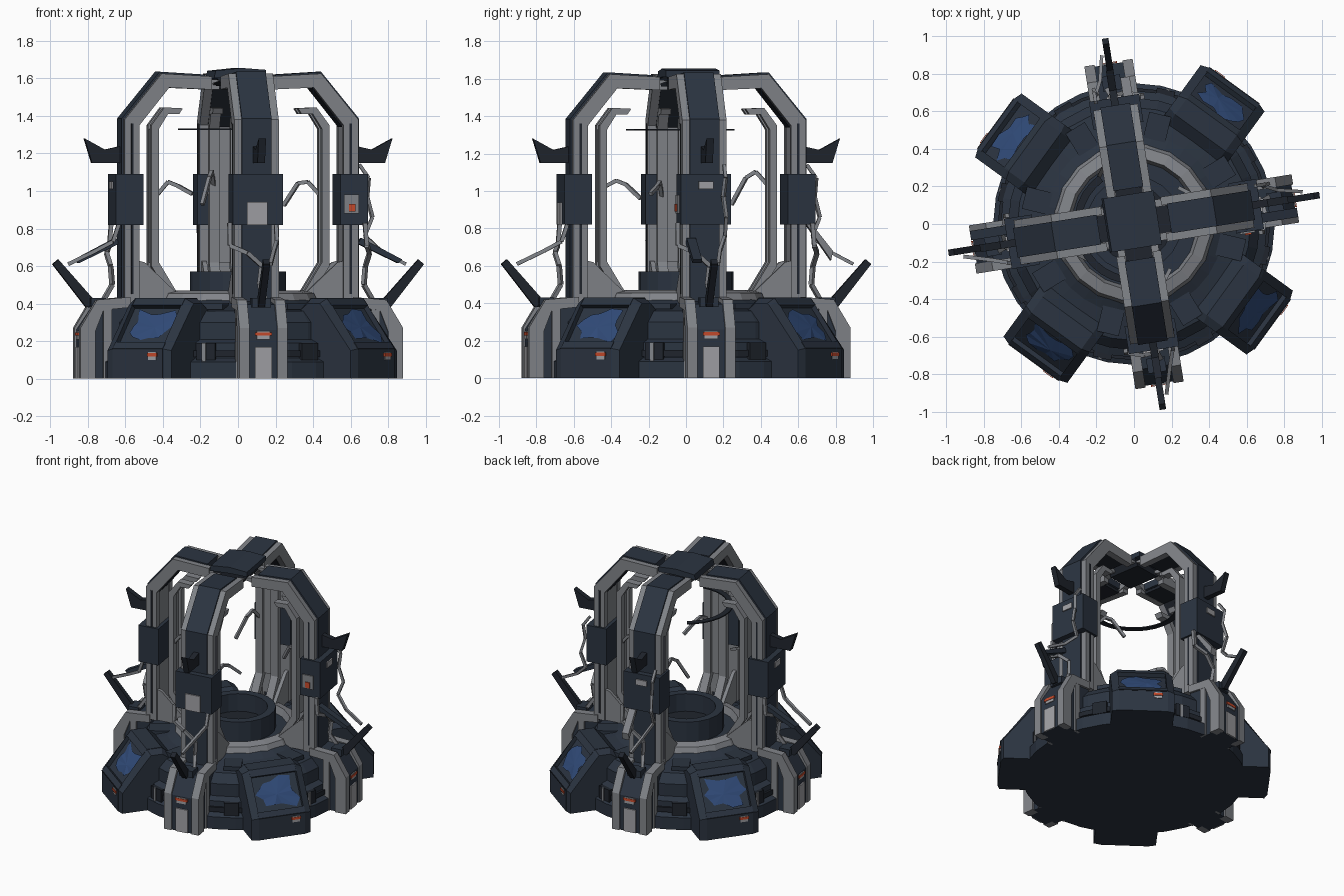
import bpy, bmesh, math, random
from mathutils import Vector

if "Cube" in bpy.data.objects:
    bpy.data.objects.remove(bpy.data.objects["Cube"])
random.seed(4)
ROT = math.radians(9)


def material(name, r, g, b):
    m = bpy.data.materials.new(name)
    m.diffuse_color = (r, g, b, 1)
    m.use_nodes = True
    m.node_tree.nodes["Principled BSDF"].inputs["Base Color"].default_value = m.diffuse_color
    return m


SLATE = material("dark slate", 0.024, 0.034, 0.052)
DARK = material("near black", 0.014, 0.018, 0.026)
GREY = material("worn grey", 0.22, 0.23, 0.25)
PALE = material("pale metal", 0.36, 0.36, 0.38)
BLUE = material("screen blue", 0.03, 0.07, 0.19)
RED = material("signal red", 0.58, 0.07, 0.025)


def finish(name, bm, mat):
    bmesh.ops.recalc_face_normals(bm, faces=bm.faces)
    me = bpy.data.meshes.new(name)
    bm.to_mesh(me)
    bm.free()
    me.materials.append(mat)
    ob = bpy.data.objects.new(name, me)
    bpy.context.collection.objects.link(ob)
    return ob


def at(a, r, t, z):
    """Point at radius r and sideways offset t on the spoke with angle a."""
    c, s = math.cos(a), math.sin(a)
    return Vector((r * c - t * s, r * s + t * c, z))


def prism(name, a, pts, t0, t1, mat, pts2=None):
    """Radius/height outline extruded sideways (optionally lofted to pts2)."""
    bm = bmesh.new()
    lo = [bm.verts.new(at(a, r, t0, z)) for r, z in pts]
    hi = [bm.verts.new(at(a, r, t1, z)) for r, z in (pts2 or pts)]
    n = len(pts)
    bm.faces.new(lo)
    bm.faces.new(hi[::-1])
    for i in range(n):
        j = (i + 1) % n
        bm.faces.new((lo[i], hi[i], hi[j], lo[j]))
    return finish(name, bm, mat)


def block(name, a, r0, r1, t0, t1, z0, z1, mat):
    return prism(name, a, [(r0, z0), (r1, z0), (r1, z1), (r0, z1)], t0, t1, mat)


def lathe(name, prof, mat, segs=32, a0=0.0, a1=math.tau):
    """Closed radius/height outline swept round the z axis."""
    bm = bmesh.new()
    full = a1 - a0 > 6.28
    cols = []
    for i in range(segs if full else segs + 1):
        a = a0 + (a1 - a0) * i / segs
        cols.append([bm.verts.new(at(a, r, 0, z)) for r, z in prof])
    n = len(prof)
    for i in range(segs):
        p, q = cols[i], cols[(i + 1) % len(cols)]
        for k in range(n):
            m = (k + 1) % n
            bm.faces.new((p[k], q[k], q[m], p[m]))
    if not full:
        bm.faces.new(cols[0])
        bm.faces.new(cols[-1][::-1])
    bmesh.ops.remove_doubles(bm, verts=bm.verts, dist=1e-5)
    return finish(name, bm, mat)


def beams(name, pts, w, h, mat):
    """Chain of square bars through the points."""
    bm = bmesh.new()
    for p, q in zip(pts, pts[1:]):
        d = (q - p).normalized()
        s = d.cross(Vector((0, 0, 1)))
        s = s.normalized() if s.length > 0.01 else Vector((1, 0, 0))
        u = s.cross(d)
        ends = [[bm.verts.new(c + s * i * w / 2 + u * j * h / 2)
                 for i, j in ((-1, -1), (1, -1), (1, 1), (-1, 1))] for c in (p, q)]
        bm.faces.new(ends[0])
        bm.faces.new(ends[1][::-1])
        for k in range(4):
            m = (k + 1) % 4
            bm.faces.new((ends[0][k], ends[1][k], ends[1][m], ends[0][m]))
    return finish(name, bm, mat)


def lamp(name, a, r, t, z, w):
    block(name + "_lens", a, r, r + 0.006, t - w * .4, t + w * .4, z - .025, z + .018, PALE)
    block(name + "_bar", a, r, r + 0.009, t - w / 2, t + w / 2, z - .006, z + .012, RED)


# stepped round base, seat ring and inner drum
lathe("base", [(0, 0), (.75, 0), (.75, .09), (.71, .11), (.71, .19), (.67, .21), (.67, .30),
               (.62, .36), (.48, .39), (.42, .42), (0, .42)], SLATE, 32)
lathe("base_groove", [(.70, .115), (.725, .115), (.725, .15), (.70, .15)], DARK, 32)
lathe("seat_ring", [(.33, .41), (.43, .41), (.41, .455), (.35, .47)], GREY, 20, ROT, ROT + math.tau)
lathe("inner_drum", [(.20, .41), (.255, .41), (.255, .57), (.20, .57)], SLATE, 20)
lathe("drum_floor", [(0, .42), (.20, .42), (.20, .44), (0, .44)], DARK, 20)

# outlines shared by the four arms
FOOT = [(.79, 0), (.87, 0), (.87, .27), (.78, .42), (.60, .435), (.60, .38), (.745, .365),
        (.79, .25)]
FOOT_FILL = [(.60, 0), (.80, 0), (.80, .25), (.75, .37), (.60, .39)]
FOOT_CORE = [(.60, 0), (.86, 0), (.86, .26), (.77, .395), (.60, .415)]
RIB = [(.55, .40), (.63, .40), (.63, 1.38), (.43, 1.625), (.16, 1.61), (.16, 1.54),
       (.39, 1.55), (.55, 1.35)]
SPINE = [(.57, .40), (.64, .40), (.64, 1.385), (.435, 1.635), (.19, 1.62), (.19, 1.57),
         (.40, 1.575), (.57, 1.36)]
INNER = [(.33, .44), (.38, .44), (.48, .60), (.48, 1.35), (.41, 1.445), (.31, 1.44),
         (.33, 1.41), (.39, 1.41), (.44, 1.33), (.44, .62)]
FIN = [(.63, 1.15), (.79, 1.15), (.83, 1.28), (.72, 1.22), (.63, 1.24)]

for k, side in enumerate(("right", "back", "left", "front")):
    a = ROT + k * math.pi / 2
    n = side + "_arm_"
    # foot, ribs, spine and inner hoop
    prism(n + "foot_core", a, FOOT_CORE, -.08, .08, SLATE)
    prism(n + "spine", a, SPINE, -.08, .08, SLATE)
    for s in (-1, 1):
        prism(n + "foot_rib", a, FOOT, s * .075, s * .13, GREY)
        prism(n + "foot_fill", a, FOOT_FILL, s * .075, s * .115, SLATE)
        block(n + "foot_strap", a, .70, .745, s * .11, s * .128, 0, .38, GREY)
        prism(n + "rib", a, RIB, s * .075, s * .12, GREY)
        block(n + "rib_seam", a, .582, .595, s * .118, s * .123, .45, 1.36, DARK)
        prism(n + "hoop", a, INNER, s * .03, s * .085, GREY)
        prism(n + "gusset", a, [(.56, .40), (.56, .63), (.52, .62), (.33, .44), (.33, .40)],
              s * .085, s * .11, GREY)
    block(n + "hoop_web", a, .46, .475, -.03, .03, .62, 1.33, GREY)
    block(n + "liner", a, .555, .57, -.075, .075, .43, 1.34, GREY)
    prism(n + "roof_liner", a, [(.55, 1.34), (.57, 1.36), (.40, 1.575), (.20, 1.565),
                                (.20, 1.545), (.388, 1.55)], -.075, .075, DARK)
    # bracket round the column, with its cover plate
    block(n + "bracket", a, .53, .68, -.135, .135, .82, 1.09, SLATE)
    if side == "front":
        block(n + "bracket_plate", a, .68, .689, -.06, .05, .82, .94, PALE)
    else:
        block(n + "bracket_plate", a, .68, .689, -.04, .04, 1.01, 1.05, PALE)
    if side == "right":
        block(n + "side_plate", a, .55, .63, -.144, -.135, .88, .98, GREY)
        block(n + "side_lamp", a, .575, .61, -.152, -.144, .89, .93, RED)
    # foot plate, lamp and fins
    block(n + "foot_plate", a, .86, .869, -.045, .045, 0, .17, PALE)
    lamp(n + "foot_lamp", a, .862, 0, .235, .09)
    prism(n + "upper_fin", a, FIN, -.02, .02, DARK)
    block(n + "fin_mount", a, .72, .80, -.05, .05, .38, .43, SLATE)
    prism(n + "lower_fin", a, [(.76, .40), (.82, .38), (1.0, .61), (.97, .635)], -.02, .015, DARK)
    # torn panel and hanging cables
    torn = [(.63, .83), (.66, .83), (.78, .68), (.77, .63)] if k == 1 else \
        [(.63, .72), (.65, .75), (.87, .635), (.85, .615)]
    if side != "front":
        prism(n + "torn_panel", a, torn, -.10, -.05, GREY if k == 1 else SLATE)
    beams(n + "front_cable", [at(a, .66, -.15, .83), at(a, .67, -.15, .71), at(a, .70, -.06, .67),
                              at(a, .69, .02, .60), at(a, .68, .01, .50), at(a, .73, .03, .42)],
          .022, .022, GREY)
    if k in (0, 1):
        beams(n + "side_cable", [at(a, .67, .10, 1.14), at(a, .72, .10, 1.07),
                                 at(a, .71, .09, .97), at(a, .74, .10, .86),
                                 at(a, .70, .10, .76), at(a, .78, .06, .68),
                                 at(a, .91, .03, .61)], .018, .018, GREY)
    else:
        beams(n + "side_cable", [at(a, .66, .10, .82), at(a, .69, .10, .73),
                                 at(a, .78, .07, .68), at(a, .92, .03, .61)], .02, .02, GREY)
    j = [random.uniform(-.04, .04) for _ in range(4)]
    beams(n + "inner_cable", [at(a, .45, .06, 1.0 + j[0]), at(a, .39, .08, 1.08 + j[1]),
                              at(a, .34, .10, 1.05 + j[2]), at(a, .27, .15, .95 + j[3])],
          .02, .02, GREY)
    # torn strips at the arm's broken end
    for t in (-.09, .09):
        e = random.uniform(.04, .12)
        prism(n + "torn_end", a, [(.22, 1.55), (.22, 1.60), (e, 1.59)], t - .02, t + .02, GREY)

# crown plate, slightly folded, and a sagging hoop below it
prism("crown_plate", ROT, [(-.15, 1.60), (0, 1.61), (.13, 1.61), (.13, 1.645), (0, 1.655),
                           (-.14, 1.64)], -.13, .16, SLATE)
prism("crown_underplate", ROT, [(-.10, 1.56), (.10, 1.56), (.13, 1.61), (-.14, 1.61)],
      -.12, .12, DARK)
lathe("sagging_hoop", [(.28, 1.325), (.32, 1.325), (.32, 1.333), (.28, 1.333)], DARK, 14, 2.2, 4.9)

# four sloped consoles with broken screens
CORE = [(.52, 0), (.91, 0), (.91, .16), (.885, .195), (.861, .177), (.713, .374), (.737, .392),
        (.705, .43), (.60, .43), (.52, .36)]
CHEEK = [(.52, 0), (.91, 0), (.91, .16), (.72, .415), (.705, .43), (.60, .43), (.52, .36)]
EDGE = [(.53, 0), (.893, 0), (.893, .15), (.705, .385), (.69, .40), (.61, .40), (.53, .34)]
for k, side in enumerate(("back_right", "back_left", "front_left", "front_right")):
    a = ROT + math.pi / 4 + k * math.pi / 2
    n = side + "_console_"
    prism(n + "body", a, CORE, -.165, .165, SLATE)
    for s in (-1, 1):
        prism(n + "cheek", a, CHEEK, s * .16, s * .21, SLATE, EDGE)
    lamp(n + "lamp", a, .91, .10, .125, .065)
    block(n + "kick_seam", a, .905, .913, -.165, .165, .155, .161, DARK)
    # jagged glass: fan of shards lying over the recess
    bm = bmesh.new()

    def glass(s, t, h):
        return bm.verts.new(at(a, .861 - .148 * s + .8 * h, t, .177 + .197 * s + .6 * h))
    mid = glass(.45, random.uniform(-.04, .04), .014)
    rim = []
    for i in range(14):
        w = math.tau * i / 14
        f = random.uniform(.62, 1.0)
        c, d = math.cos(w), math.sin(w)
        f /= max(abs(c), abs(d))
        rim.append(glass(.5 + .47 * f * d, .158 * f * c, random.uniform(.003, .012)))
    for i in range(14):
        bm.faces.new((mid, rim[i], rim[(i + 1) % 14]))
    finish(n + "broken_glass", bm, BLUE)

# small fittings on the base between arms and consoles
for k in range(8):
    a = ROT + math.pi / 8 + k * math.pi / 4
    block("base_vent", a, .66, .735, -.05, .05, .10, .19, DARK)
    if k % 2:
        block("base_vent_bar", a, .70, .742, -.02, 0, .09, .19, GREY)
    block("deck_panel", a, .46, .60, -.06, .06, .37, .40, SLATE)
